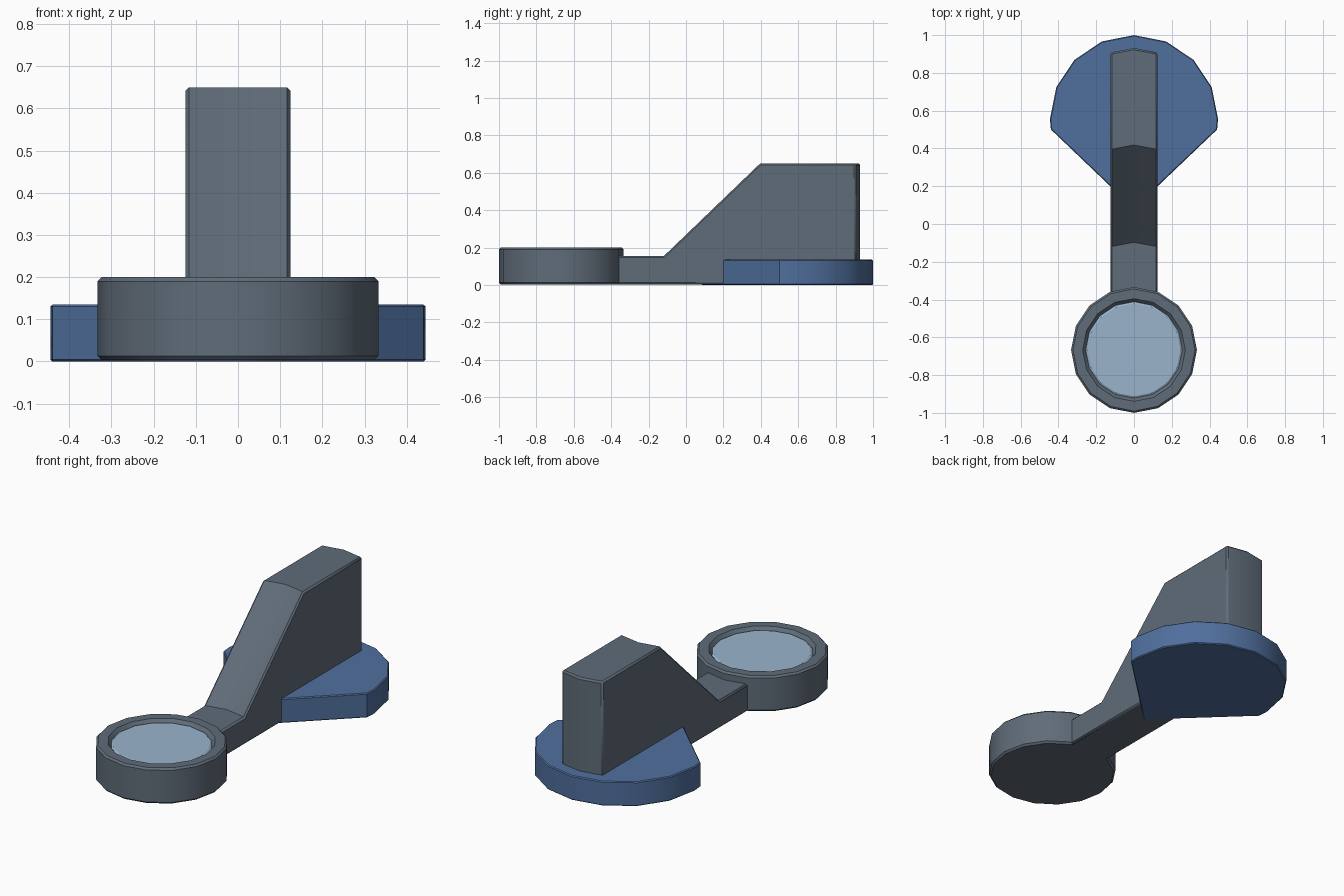
import bpy
import bmesh
from math import sin, cos, pi, radians

cube = bpy.data.objects.get("Cube")
if cube:
    bpy.data.objects.remove(cube, do_unlink=True)


def material(name, rgb):
    m = bpy.data.materials.new(name)
    m.use_nodes = True
    m.diffuse_color = (*rgb, 1)
    m.node_tree.nodes["Principled BSDF"].inputs["Base Color"].default_value = (*rgb, 1)
    return m


slate = material("slate grey", (0.115, 0.15, 0.19))
blue = material("deep blue", (0.08, 0.16, 0.34))
pale = material("pale glass blue", (0.32, 0.46, 0.60))


def finish(name, bm, mat, bevel=0):
    """Turn a bmesh into a smooth-by-angle object with an optional chamfer."""
    bmesh.ops.remove_doubles(bm, verts=bm.verts, dist=1e-5)
    bmesh.ops.recalc_face_normals(bm, faces=bm.faces)
    mesh = bpy.data.meshes.new(name)
    bm.to_mesh(mesh)
    bm.free()
    mesh.materials.append(mat)
    ob = bpy.data.objects.new(name, mesh)
    bpy.context.collection.objects.link(ob)
    bpy.ops.object.select_all(action='DESELECT')
    ob.select_set(True)
    bpy.context.view_layer.objects.active = ob
    bpy.ops.object.shade_smooth_by_angle(angle=radians(30))
    if bevel:
        mod = ob.modifiers.new("chamfer", 'BEVEL')
        mod.width = bevel
        mod.segments = 1
        mod.limit_method = 'ANGLE'
        mod.angle_limit = radians(50)
    return ob


def loft(rings):
    """Join closed rings of points and cap both ends."""
    bm = bmesh.new()
    loops = [[bm.verts.new(p) for p in ring] for ring in rings]
    n = len(loops[0])
    for a, b in zip(loops, loops[1:]):
        for i in range(n):
            j = (i + 1) % n
            bm.faces.new((a[i], a[j], b[j], b[i]))
    bm.faces.new(loops[0])
    bm.faces.new(loops[-1])
    return bm


def turned(profile, centre_y, sides=16):
    """Stack circles given as (radius, height) pairs."""
    return loft([[(r * cos(2 * pi * i / sides), centre_y + r * sin(2 * pi * i / sides), z)
                  for i in range(sides)] for r, z in profile])


# Round lens holder with a recessed seat
RING_Y = -0.667
finish("lens_ring", turned([(0.323, 0.003), (0.333, 0.013), (0.333, 0.19), (0.323, 0.2),
                            (0.272, 0.2), (0.263, 0.19), (0.255, 0.18), (0.255, 0.12)],
                           RING_Y), slate)

# Lens disc
finish("lens", turned([(0.256, 0.11), (0.256, 0.18), (0.246, 0.187)], RING_Y), pale)

# Arm rising to a tall block, its ends pointed along the centre line
HALF = 0.125
side = [(-0.39, 0.003), (-0.39, 0.155), (-0.12, 0.155), (0.395, 0.65), (0.908, 0.65), (0.908, 0.003)]
finish("arm", loft([[(x, y + shift, z) for y, z in side]
                    for x, shift in ((-HALF, 0), (0, 0.023), (HALF, 0))]), slate, 0.009)

# Fan-shaped foot: half a sixteen-sided disc drawn in to a point
R, FOOT_Y = 0.445, 0.555
fan = [(R * cos(pi * i / 8), FOOT_Y + R * sin(pi * i / 8)) for i in range(9)]
fan += [(-0.44, 0.5), (0, 0.08), (0.44, 0.5)]
finish("foot", loft([[(x, y, z) for x, y in fan] for z in (0, 0.135)]), blue, 0.005)
